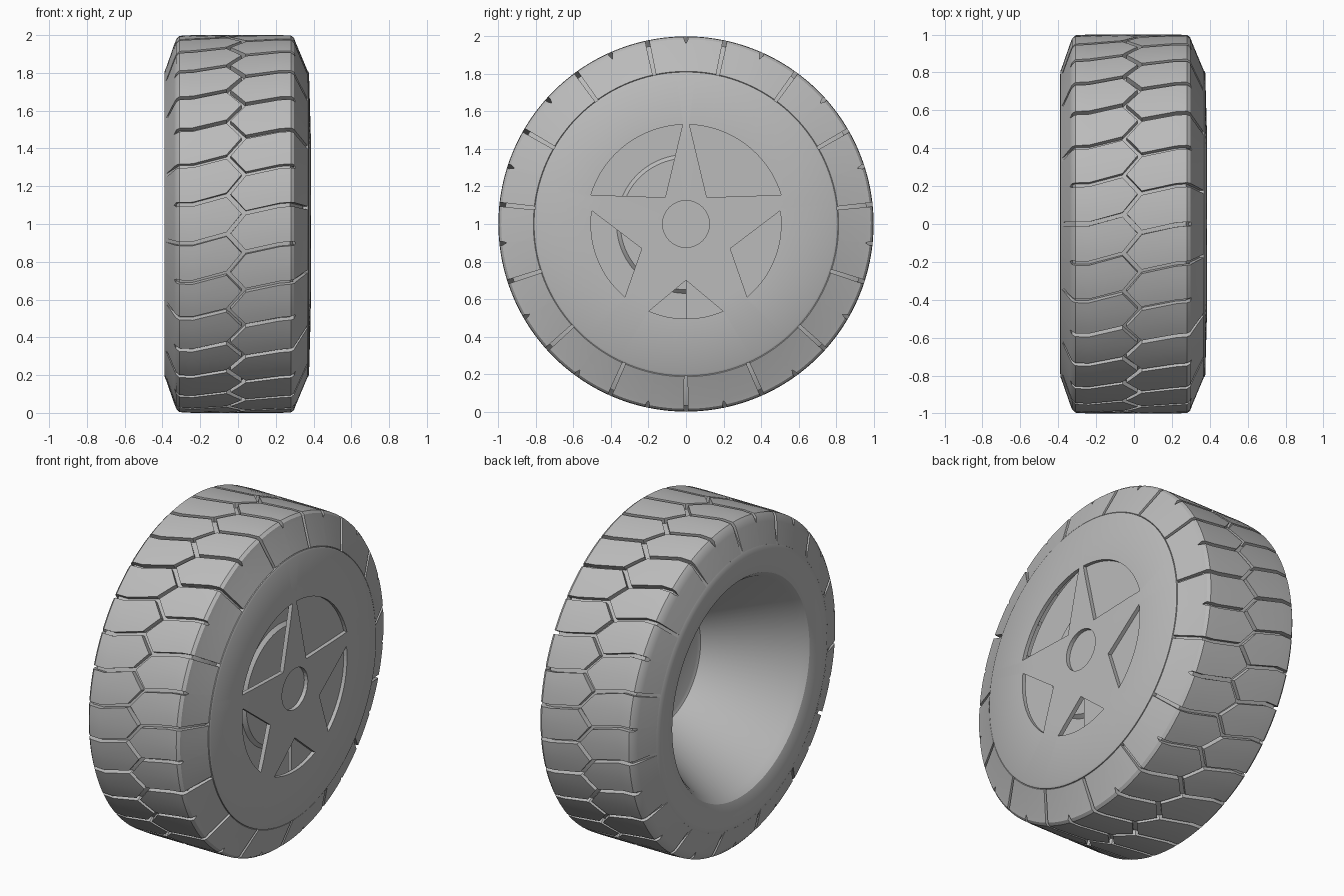
import bpy, bmesh
from math import sin, cos, pi, radians
from mathutils import Vector

old = bpy.data.objects.get("Cube")
if old:
    bpy.data.objects.remove(old)

grey = bpy.data.materials.new("plain_grey")
grey.use_nodes = True
grey.diffuse_color = (0.5, 0.5, 0.5, 1)
grey.node_tree.nodes["Principled BSDF"].inputs["Base Color"].default_value = (0.5, 0.5, 0.5, 1)


def finish(name, bm, smooth=True):
    bmesh.ops.remove_doubles(bm, verts=bm.verts, dist=0.0001)
    bmesh.ops.recalc_face_normals(bm, faces=bm.faces)
    mesh = bpy.data.meshes.new(name)
    bm.to_mesh(mesh)
    bm.free()
    mesh.materials.append(grey)
    ob = bpy.data.objects.new(name, mesh)
    bpy.context.collection.objects.link(ob)
    if smooth:
        shade(ob)
    return ob


def shade(ob):
    bpy.ops.object.select_all(action='DESELECT')
    ob.select_set(True)
    bpy.context.view_layer.objects.active = ob
    bpy.ops.object.shade_smooth_by_angle(angle=radians(32))


def point(x, r, phi):
    """Wheel coordinates: the axle runs along x, phi starts at the front."""
    return Vector((x, -r * cos(phi), 1 + r * sin(phi)))


def lathe(name, profile, steps=96):
    bm = bmesh.new()
    vs = [bm.verts.new(point(x, r, 0)) for x, r in profile]
    es = [bm.edges.new(pair) for pair in zip(vs, vs[1:])]
    bmesh.ops.spin(bm, geom=vs + es, cent=(0, 0, 1), axis=(1, 0, 0),
                   angle=2 * pi, steps=steps)
    return finish(name, bm)


def prism(bm, outline, x0, x1):
    """Extrude a (y, z) outline along the axle."""
    face = bm.faces.new([bm.verts.new((x0, y, 1 + z)) for y, z in outline])
    out = bmesh.ops.extrude_face_region(bm, geom=[face])
    moved = [g for g in out["geom"] if isinstance(g, bmesh.types.BMVert)]
    bmesh.ops.translate(bm, verts=moved, vec=(x1 - x0, 0, 0))
    # The extrusion leaves the first face in place only when it is needed
    bmesh.ops.holes_fill(bm, edges=[e for e in bm.edges if e.is_boundary])


def arc(r, a0, a1, n):
    angles = [radians(a0 + (a1 - a0) * i / n) for i in range(n + 1)]
    return [(r * cos(a), r * sin(a)) for a in angles]


# Tyre carcass under the tread, with the hollow dish at the back
lathe("tyre_carcass", [
    (0.34, 0.77), (0.345, 0.82), (0.275, 0.967), (-0.31, 0.967),
    (-0.379, 0.831), (-0.388, 0.81), (-0.39, 0.78), (-0.387, 0.71),
    (-0.372, 0.665), (-0.335, 0.635), (0.16, 0.37), (0.17, 0.35), (0.17, 0)])

# Tread blocks: two interlocking rings separated by grooves
COUNT = 30
PITCH = 2 * pi / COUNT
GAP = 0.011


def tread_ring(name, stations, phase, point_u, base_x, tip_x):
    """stations: (x, radius, phi shift, on sidewall); the pointed end comes last."""
    us = [0, point_u / 3, point_u * 2 / 3, point_u, (1 + point_u) / 2, 1]
    side = 1 if base_x > tip_x else -1
    bm = bmesh.new()
    for k in range(COUNT):
        grid = []
        for x, r, shift, wall in stations:
            # On the sidewall neighbouring blocks join up in pairs
            low = 0 if wall and k % 2 else GAP
            high = 0 if wall and not k % 2 else GAP
            row = []
            for u in us:
                phi = phase + k * PITCH + shift + low + u * (PITCH - low - high)
                px = x
                if x == base_x:
                    t = u / point_u if u <= point_u else (1 - u) / (1 - point_u)
                    px = base_x + (tip_x - base_x) * t + side * 0.011
                row.append((px, r, phi))
            grid.append(row)
        top = [[bm.verts.new(point(*p)) for p in row] for row in grid]
        n, m = len(grid), len(us)
        for i in range(n - 1):
            for j in range(m - 1):
                bm.faces.new((top[i][j], top[i][j + 1], top[i + 1][j + 1], top[i + 1][j]))
        # Skirt walls run down into the carcass
        rim = ([(i, 0) for i in range(n)] + [(n - 1, j) for j in range(1, m)]
               + [(i, m - 1) for i in range(n - 2, -1, -1)]
               + [(0, j) for j in range(m - 2, 0, -1)])
        foot = []
        for i, j in rim:
            x, r, phi = grid[i][j]
            inward = 0.035 if stations[i][3] else 0
            foot.append(bm.verts.new(point(x - side * inward, r - 0.04, phi)))
        for a in range(len(rim)):
            b = (a + 1) % len(rim)
            va, vb = top[rim[a][0]][rim[a][1]], top[rim[b][0]][rim[b][1]]
            bm.faces.new((va, vb, foot[b], foot[a]))
    return finish(name, bm)


tread_ring("tread_blocks_inner", [
    (-0.38, 0.829, -0.05, True), (-0.338, 0.95, -0.05, True),
    (-0.327, 0.978, -0.05, False), (-0.31, 0.996, -0.05, False),
    (-0.24, 1.0, -0.05, False), (-0.05, 1.0, 0, False)],
    -0.055, 0.53, -0.05, 0.03)
tread_ring("tread_blocks_outer", [
    (0.367, 0.814, 0.045, True), (0.305, 0.962, 0.045, True),
    (0.297, 0.985, 0.045, False), (0.28, 0.998, 0.045, False),
    (0.22, 1.0, 0.04, False), (0.03, 1.0, 0, False)],
    0.06, 0.47, 0.03, -0.05)

# Thin wheel disc, almost flat, with a rim lip
disc = lathe("wheel_disc", [
    (0.36, 0), (0.36, 0.79), (0.34, 0.8), (0.34, 0.81), (0.37, 0.81),
    (0.376, 0.8), (0.386, 0.45), (0.386, 0)])

# Five openings between the star spokes and the hub bore
cut = bmesh.new()
openings = [(17, 88, 0.53, 52, 0.18), (8, -50, 0.507, -29, 0.27),
            (-113, -67, 0.505, -90, 0.3), (163, 92, 0.53, 128, 0.18),
            (172, 230, 0.507, 209, 0.27)]
for a0, a1, r, inner, ri in openings:
    corner = (ri * cos(radians(inner)), ri * sin(radians(inner)))
    prism(cut, arc(r, a0, a1, 16) + [corner], 0.3, 0.42)
prism(cut, arc(0.125, 0, 348.75, 31), 0.3, 0.42)
cutter = finish("disc_cutter", cut, False)
cutter.hide_render = True
mod = disc.modifiers.new("openings", 'BOOLEAN')
mod.operation = 'DIFFERENCE'
mod.solver = 'EXACT'
mod.object = cutter
bpy.context.view_layer.objects.active = disc
bpy.ops.object.modifier_apply(modifier=mod.name)
bpy.data.objects.remove(cutter)
shade(disc)

# Raised boss and floor seen through the openings on the front half
lathe("inner_boss", [(0.28, 0.62), (0.28, 0.37), (0.3, 0.35), (0.3, 0)])

# Shallow backing behind the openings on the rear half, and the hub floor
bm = bmesh.new()
prism(bm, arc(0.62, -90, 90, 32), 0.34, 0.362)
finish("opening_backing", bm, False)
bm = bmesh.new()
prism(bm, arc(0.135, 0, 348.75, 31), 0.34, 0.362)
finish("hub_floor", bm, False)
